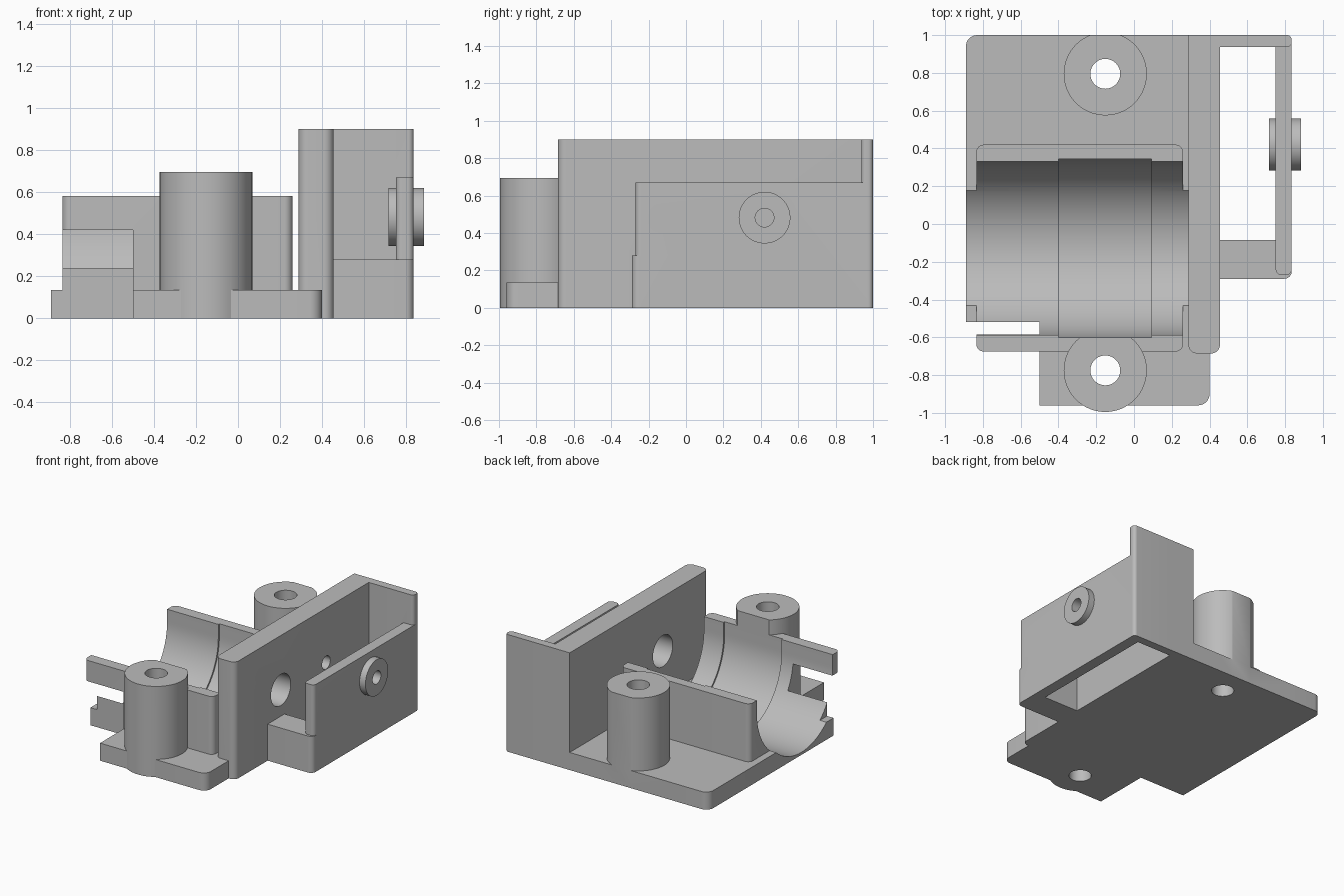
import bpy, bmesh, math
from mathutils import Matrix

if "Cube" in bpy.data.objects:
    bpy.data.objects.remove(bpy.data.objects["Cube"])

grey = bpy.data.materials.new("plain grey")
grey.diffuse_color = (0.5, 0.5, 0.5, 1)
grey.use_nodes = True
grey.node_tree.nodes["Principled BSDF"].inputs["Base Color"].default_value = grey.diffuse_color


def add(name, bm):
    bmesh.ops.recalc_face_normals(bm, faces=bm.faces)
    me = bpy.data.meshes.new(name)
    bm.to_mesh(me)
    bm.free()
    me.materials.append(grey)
    ob = bpy.data.objects.new(name, me)
    bpy.context.collection.objects.link(ob)
    return ob


def block(name, x, y, z, corners=(), r=0.04):
    """Box from ranges; listed (x, y) corners get rounded upright edges."""
    bm = bmesh.new()
    bmesh.ops.create_cube(bm, size=1)
    for v in bm.verts:
        v.co = [rng[1] if c > 0 else rng[0] for c, rng in zip(v.co, (x, y, z))]
    edges = []
    for e in bm.edges:
        a, b = e.verts
        if abs(a.co.z - b.co.z) > 1e-4 and any(
                math.hypot(a.co.x - cx, a.co.y - cy) < 1e-3 for cx, cy in corners):
            edges.append(e)
    if edges:
        bmesh.ops.bevel(bm, geom=edges, offset=r, segments=8, profile=0.5, affect='EDGES')
    return add(name, bm)


def rod(name, axis, a, b, u, v, r):
    """Cylinder from a to b along x (centre y=u, z=v) or z (centre x=u, y=v)."""
    bm = bmesh.new()
    bmesh.ops.create_cone(bm, cap_ends=True, segments=64, radius1=r, radius2=r, depth=b - a)
    if axis == 'x':
        m = Matrix.Translation(((a + b) / 2, u, v)) @ Matrix.Rotation(math.pi / 2, 4, 'Y')
    else:
        m = Matrix.Translation((u, v, (a + b) / 2))
    bm.transform(m)
    return add(name, bm)


def trough(name, x0, x1, r, cy=-0.128, cz=0.48):
    """U-shaped cutter: half round below, straight sides above."""
    n = 48
    pts = [(cy + r * math.cos(math.pi + math.pi * i / n),
            cz + r * math.sin(math.pi + math.pi * i / n)) for i in range(n + 1)]
    pts += [(cy + r, 1.2), (cy - r, 1.2)]
    bm = bmesh.new()
    f = bm.faces.new([bm.verts.new((x0, y, z)) for y, z in pts])
    ext = bmesh.ops.extrude_face_region(bm, geom=[f])
    bmesh.ops.translate(bm, vec=(x1 - x0, 0, 0),
                        verts=[g for g in ext['geom'] if isinstance(g, bmesh.types.BMVert)])
    return add(name, bm)


def combine(body, tool, op):
    mod = body.modifiers.new(op, 'BOOLEAN')
    mod.object, mod.operation, mod.solver = tool, op, 'EXACT'
    dg = bpy.context.evaluated_depsgraph_get()
    me = bpy.data.meshes.new_from_object(body.evaluated_get(dg))
    body.modifiers.clear()
    body.data = me
    bpy.data.objects.remove(tool)


# base plate and front foot
body = block("bracket_body", (-0.89, 0.30), (-0.52, 1.0), (0, 0.135), [(-0.89, 1.0)], 0.06)
foot = block("front_foot", (-0.50, 0.40), (-0.96, -0.46), (0, 0.135), [(0.40, -0.96)], 0.06)
combine(body, foot, 'UNION')

# cradle block
cradle = block("cradle", (-0.835, 0.26), (-0.675, 0.42), (0.08, 0.58),
               [(-0.835, 0.42), (0.26, 0.42), (-0.835, -0.675), (0.26, -0.675)])
combine(body, cradle, 'UNION')
combine(body, block("cradle_notch", (-1, -0.50), (-1, -0.52), (-0.1, 0.42)), 'DIFFERENCE')

# screw posts
for y in (0.795, -0.775):
    combine(body, rod("screw_post", 'z', 0, 0.695, -0.152, y, 0.22), 'UNION')
combine(body, block("back_trim", (-0.6, 0.25), (1.0, 1.2), (-0.1, 1)), 'DIFFERENCE')

# round trough with a slightly wider middle
combine(body, trough("trough", -1.0, 0.29, 0.46), 'DIFFERENCE')
combine(body, trough("trough_middle", -0.40, 0.092, 0.473), 'DIFFERENCE')
for y in (0.795, -0.775):
    combine(body, rod("screw_hole", 'z', -0.1, 0.9, -0.152, y, 0.079), 'DIFFERENCE')

# tall wall, back wall, low bridge and outer wall
parts = [
    block("tall_wall", (0.288, 0.455), (-0.685, 1.0), (0, 0.90), [(0.288, -0.685), (0.455, -0.685)], 0.045),
    block("back_wall", (0.40, 0.835), (0.937, 1.0), (0, 0.90), [(0.835, 1.0), (0.835, 0.937)], 0.025),
    block("bridge", (0.40, 0.835), (-0.29, -0.085), (0, 0.28), [(0.835, -0.29)], 0.04),
    block("outer_wall", (0.75, 0.835), (-0.27, 0.97), (0, 0.67), [(0.835, -0.27), (0.75, -0.27)], 0.03),
    rod("pivot_boss", 'x', 0.715, 0.885, 0.42, 0.482, 0.138),
]
for p in parts:
    combine(body, p, 'UNION')

# shaft and pivot holes
combine(body, rod("shaft_hole", 'x', 0.2, 0.5, -0.13, 0.482, 0.12), 'DIFFERENCE')
combine(body, rod("outer_hole", 'x', 0.7, 0.95, -0.13, 0.482, 0.07), 'DIFFERENCE')
combine(body, rod("pivot_hole", 'x', 0.36, 0.95, 0.42, 0.482, 0.05), 'DIFFERENCE')

# smooth round surfaces, sharp edges kept
bpy.context.view_layer.objects.active = body
body.select_set(True)
bpy.ops.object.shade_smooth_by_angle(angle=math.radians(30))
